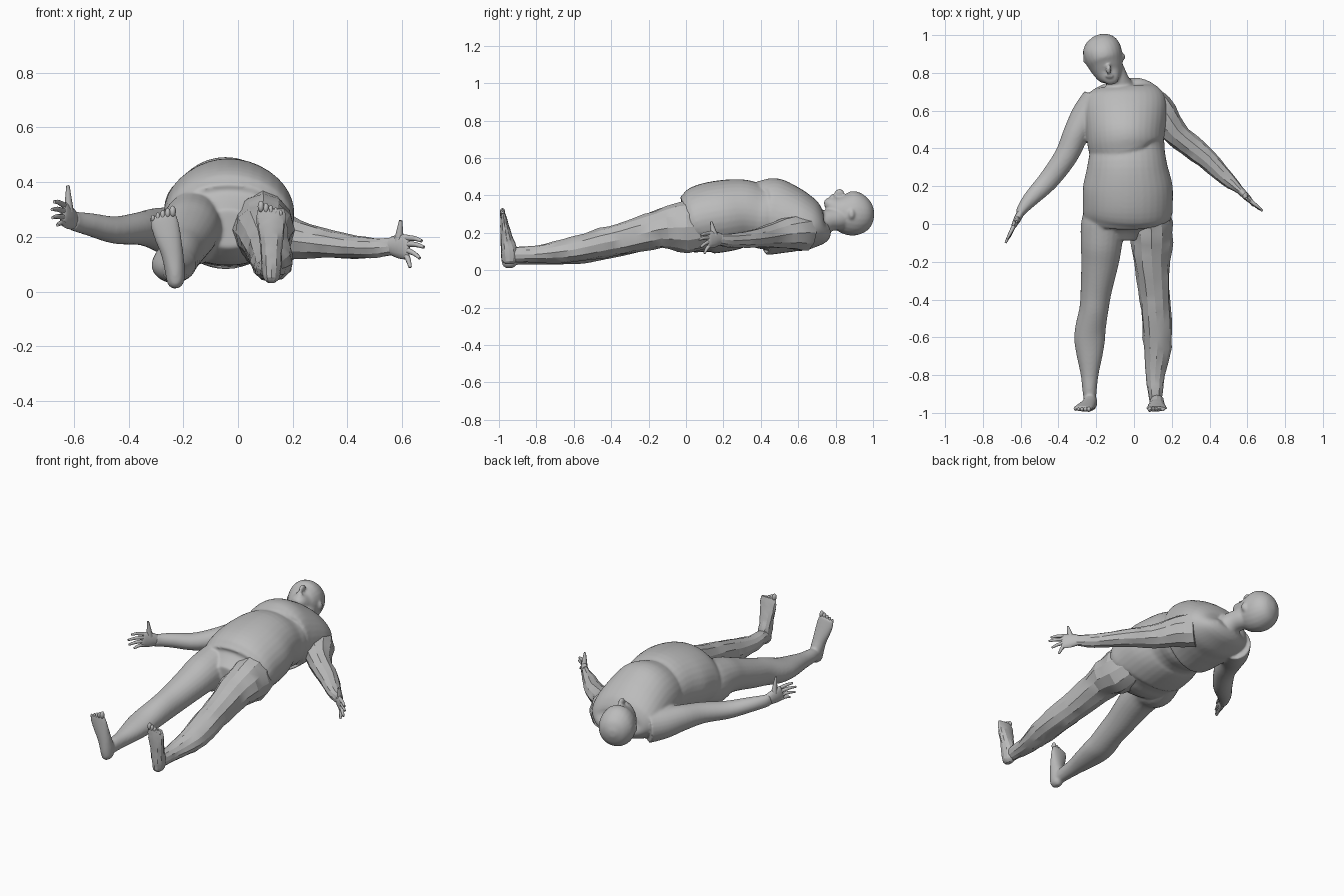
import bpy, bmesh, math, random
from mathutils import Vector, Matrix

random.seed(4)
skin = bpy.data.materials.new("plain_grey")
skin.diffuse_color = (0.5, 0.5, 0.5, 1)


def resample(st, sub):
    """Smooth curve through the stations (x, y, z, half width, half height)."""
    out = []
    for i in range(len(st) - 1):
        p0, p1, p2, p3 = (st[max(0, min(len(st) - 1, i + k))] for k in (-1, 0, 1, 2))
        for s in range(sub):
            t = s / sub
            out.append([0.5 * (2 * b + (c - a) * t + (2 * a - 5 * b + 4 * c - d) * t * t
                               + (3 * b - a - 3 * c + d) * t ** 3)
                        for a, b, c, d in zip(p0, p1, p2, p3)])
    out.append(list(st[-1]))
    return out


def loft(bm, st, sides=24, sub=4, ref=(0, 0, 1), jitter=0.0):
    """Closed tube of elliptical rings along the stations."""
    st = resample(st, sub)
    ref, rings = Vector(ref), []
    for i, (x, y, z, rw, rh) in enumerate(st):
        a, b = st[max(0, i - 1)], st[min(len(st) - 1, i + 1)]
        tan = (Vector(b[:3]) - Vector(a[:3])).normalized()
        side = tan.cross(ref).normalized()
        up = side.cross(tan)
        ring = []
        for k in range(sides):
            ang = 2 * math.pi * k / sides
            j = 1 + random.uniform(-jitter, jitter)
            ring.append(bm.verts.new(Vector((x, y, z)) + side * rw * j * math.cos(ang)
                                     + up * rh * j * math.sin(ang)))
        rings.append(ring)
    faces = [bm.faces.new(rings[0]), bm.faces.new(rings[-1][::-1])]
    for r, q in zip(rings, rings[1:]):
        for k in range(sides):
            n = (k + 1) % sides
            faces.append(bm.faces.new((r[k], q[k], q[n], r[n])))
    bmesh.ops.recalc_face_normals(bm, faces=faces)


def ball(bm, pos, radii):
    m = Matrix.Translation(pos) @ Matrix.Diagonal((*radii, 1))
    bmesh.ops.create_uvsphere(bm, u_segments=16, v_segments=10, radius=1, matrix=m)


def finish(bm, name, angle=60, remesh=0):
    me = bpy.data.meshes.new(name)
    if not remesh:
        bmesh.ops.triangulate(bm, faces=bm.faces[:])
    bm.to_mesh(me)
    bm.free()
    me.materials.append(skin)
    me.shade_smooth()
    me.set_sharp_from_angle(angle=math.radians(angle))
    ob = bpy.data.objects.new(name, me)
    bpy.context.collection.objects.link(ob)
    if remesh:
        m = ob.modifiers.new("blend", 'REMESH')
        m.mode, m.voxel_size, m.use_smooth_shade = 'VOXEL', remesh, True
        s = ob.modifiers.new("soften", 'SMOOTH')
        s.factor, s.iterations = 0.5, 7
    return ob


def foot(bm, x, lean, z, sides, jitter=0.0):
    """Upright foot with the heel down and five toes on top."""
    prof = [(0, -.945, .012, .012, .02), (.05, -.945, .03, .03, .038), (.12, -.945, .08, .037, .045),
            (.3, -.957, .14, .041, .035), (.6, -.967, .2, .049, .026), (.85, -.974, .25, .053, .018),
            (1, -.978, .283, .048, .012)]
    loft(bm, [(x + lean * f, y, h + z, w, d) for f, y, h, w, d in prof], sides, 3, (0, 1, 0), jitter)


def toes(bm, x, z, inner):
    for k in range(5):
        r = .014 - .0015 * k
        ball(bm, (x + inner * (.036 - .018 * k), -.981, z + .008 - .006 * k), (r * .85, r, r * 1.5))


# Torso, smooth leg, smooth arm and head blended into one skin
bm = bmesh.new()
loft(bm, [(-.035, -.085, .23, .10, .07), (-.035, 0, .235, .21, .14), (-.035, .05, .253, .235, .168),
          (-.033, .1, .272, .238, .188), (-.033, .2, .29, .237, .192), (-.035, .3, .302, .214, .184),
          (-.035, .375, .292, .2, .17), (-.035, .405, .286, .198, .172), (-.04, .42, .288, .203, .196),
          (-.045, .47, .285, .207, .206), (-.045, .55, .268, .215, .184), (-.045, .62, .247, .218, .157),
          (-.045, .68, .225, .205, .125), (-.047, .73, .213, .155, .075), (-.05, .762, .222, .08, .03)], 36)
loft(bm, [(-.15, .1, .24, .10, .12), (-.165, 0, .23, .115, .135), (-.172, -.1, .23, .11, .11),
          (-.18, -.2, .205, .1, .095), (-.2, -.35, .16, .083, .085), (-.212, -.45, .135, .077, .08),
          (-.23, -.55, .107, .081, .072), (-.235, -.62, .095, .081, .063), (-.235, -.7, .085, .068, .055),
          (-.235, -.8, .075, .047, .045), (-.235, -.89, .07, .037, .041), (-.232, -.95, .06, .03, .035)])
foot(bm, -.225, -.052, 0, 24)
loft(bm, [(-.19, .65, .215, .09, .1), (-.25, .57, .22, .085, .09), (-.305, .48, .23, .07, .075),
          (-.36, .36, .23, .062, .06), (-.45, .235, .225, .055, .05), (-.54, .14, .245, .043, .042),
          (-.59, .08, .255, .03, .037), (-.605, .05, .26, .022, .037)])
loft(bm, [(-.055, .68, .215, .09, .09), (-.085, .75, .262, .064, .062), (-.115, .82, .275, .062, .06),
          (-.135, .86, .28, .05, .05)])
loft(bm, [(-.118, .742, .345, .022, .02), (-.122, .765, .348, .047, .045), (-.135, .8, .328, .073, .077),
          (-.15, .85, .31, .094, .112), (-.165, .9, .303, .103, .119), (-.178, .945, .3, .096, .103),
          (-.19, .98, .3, .067, .07), (-.197, .999, .3, .02, .02)])
ball(bm, (-.135, .82, .413), (.014, .028, .022))
ball(bm, (-.13, .783, .395), (.022, .012, .012))
for x, y in ((-.058, .885), (-.257, .865)):
    ball(bm, (x, y, .3), (.012, .017, .027))
finish(bm, "body", remesh=.007)

# Faceted leg and foot
bm = bmesh.new()
loft(bm, [(.08, .1, .24, .10, .12), (.09, 0, .23, .112, .135), (.093, -.1, .225, .11, .112),
          (.095, -.2, .205, .098, .097), (.107, -.35, .165, .082, .085), (.115, -.45, .145, .08, .08),
          (.125, -.6, .11, .078, .068), (.12, -.7, .095, .067, .058), (.112, -.8, .085, .052, .046),
          (.113, -.89, .085, .039, .042), (.115, -.95, .08, .03, .035)], 12, 2, jitter=.05)
foot(bm, .122, -.002, .02, 12, .05)
toes(bm, .12, .303, -1)
finish(bm, "faceted_leg", 20)

# Faceted arm
bm = bmesh.new()
loft(bm, [(.09, .64, .2, .09, .1), (.15, .57, .2, .088, .09), (.21, .49, .19, .07, .075),
          (.29, .42, .178, .062, .058), (.38, .35, .167, .055, .047), (.46, .27, .16, .045, .041),
          (.52, .215, .16, .033, .036), (.565, .175, .165, .019, .032)], 10, 2, jitter=.06)
finish(bm, "faceted_arm", 20)

bm = bmesh.new()
toes(bm, -.275, .285, 1)
finish(bm, "toes")


# Hands: palm, four spread fingers and a raised thumb
def hand(name, wrist, knuckle, tips, thumb):
    bm = bmesh.new()
    w, k = Vector(wrist), Vector(knuckle)
    mid = w.lerp(k, .5)
    loft(bm, [(*w, .02, .034), (*mid, .019, .044), (*k, .013, .045), (*k.lerp(w, -.15), .006, .036)], 12, 3)
    for i, tip in enumerate(tips):
        base, tip = k + Vector((0, 0, .033 - .022 * i)), Vector(tip)
        bend = base.lerp(tip, .55) + Vector((0, 0, .004))
        loft(bm, [(*base, .011, .011), (*bend, .009, .009), (*tip, .006, .006)], 8, 3)
    base, tip = mid + Vector((0, 0, .02)), Vector(thumb)
    loft(bm, [(*base, .018, .02), (*base.lerp(tip, .5), .012, .013), (*tip, .006, .006)], 8, 3, (0, 1, 0))
    finish(bm, name)


hand("hand_smooth_side", (-.6, .06, .26), (-.637, -.012, .283),
     [(-.672, -.08, .328), (-.68, -.1, .3), (-.678, -.095, .27), (-.66, -.07, .243)], (-.622, .012, .388))
hand("hand_faceted_side", (.56, .18, .167), (.617, .122, .163),
     [(.672, .078, .185), (.68, .07, .162), (.665, .078, .122), (.63, .098, .088)], (.595, .135, .26))
